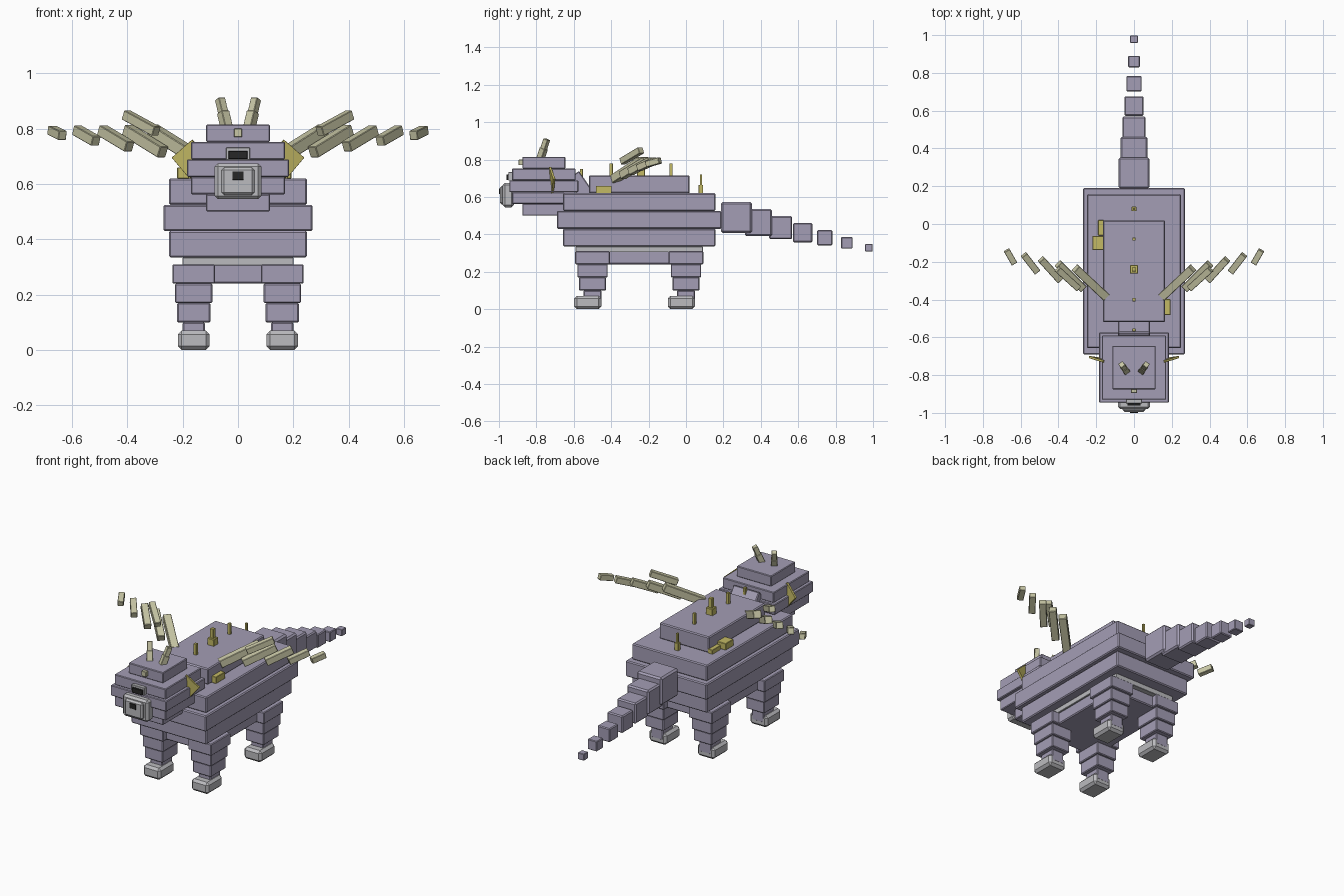
import bpy
import bmesh
from mathutils import Vector, Matrix, Euler

starting_cube = bpy.data.objects.get("Cube")
if starting_cube:
    bpy.data.objects.remove(starting_cube, do_unlink=True)


def make_material(name, red, green, blue):
    material = bpy.data.materials.new(name)
    material.diffuse_color = (red, green, blue, 1)
    material.use_nodes = True
    for node in material.node_tree.nodes:
        if node.type == 'BSDF_PRINCIPLED':
            node.inputs["Base Color"].default_value = material.diffuse_color
    return material


hide = make_material("purple grey hide", 0.37, 0.34, 0.46)
pale = make_material("pale grey", 0.5, 0.5, 0.52)
ivory = make_material("ivory bone", 0.58, 0.57, 0.38)
gold = make_material("dull gold", 0.55, 0.49, 0.13)
dark = make_material("near black", 0.02, 0.02, 0.02)


def block(name, material, centre, size, chamfer=0.06, rotation=None):
    """A box whose chamfer is a share of its shortest side."""
    bm = bmesh.new()
    bmesh.ops.create_cube(bm, size=1)
    bmesh.ops.scale(bm, vec=size, verts=bm.verts)
    bmesh.ops.bevel(bm, geom=bm.edges[:], offset=chamfer * min(size),
                    segments=1, affect='EDGES')
    if rotation:
        bm.transform(rotation.to_matrix().to_4x4())
    bm.transform(Matrix.Translation(centre))
    mesh = bpy.data.meshes.new(name)
    bm.to_mesh(mesh)
    bm.free()
    mesh.materials.append(material)
    part = bpy.data.objects.new(name, mesh)
    bpy.context.collection.objects.link(part)


def plank(name, material, centre, reach, thickness):
    """A square bar centred on a point and lying along the reach vector."""
    block(name, material, centre, (thickness, thickness, reach.length),
          rotation=reach.to_track_quat('Z', 'Y'))


def stack(layers, x, y, bottom, step, proportion):
    """Concentric slabs of equal thickness, listed from the bottom up."""
    for level, (name, width) in enumerate(layers.items()):
        centre = (x, y, bottom + step * (level + 0.5))
        block(name, hide, centre, (width, width * proportion, step))


# Body and head slabs
body_y, head_y = -0.25, -0.76
stack({"belly": 0.38, "body_lower": 0.5, "body_middle": 0.54,
       "body_upper": 0.5, "back_slab": 0.33},
      x=0, y=body_y, bottom=0.24, step=0.095, proportion=1.63)
block("belly_band", pale, (0, body_y, 0.32), (0.4, 0.68, 0.03))
stack({"chin": 0.23, "jaw": 0.34, "face": 0.37, "brow": 0.34, "crown": 0.23},
      x=0, y=head_y, bottom=0.5, step=0.063, proportion=1)
block("neck", hide, (0, -0.56, 0.65), (0.17, 0.08, 0.16),
      rotation=Euler((0.6, 0, 0)))

# Face details
block("snout", pale, (0, -0.95, 0.61), (0.17, 0.06, 0.13), chamfer=0.2)
block("snout_front", pale, (0, -0.97, 0.61), (0.12, 0.05, 0.1), chamfer=0.2)
block("mouth", dark, (0, -0.996, 0.63), (0.04, 0.008, 0.03))
block("eye_ridge", pale, (0, -0.935, 0.71), (0.085, 0.03, 0.045))
block("eyes", dark, (0, -0.945, 0.705), (0.07, 0.03, 0.03))
block("forehead_stud", ivory, (0, -0.88, 0.785), (0.03, 0.03, 0.03))

# Legs with pale feet
for side in (-1, 1):
    for place, leg_y in {"front": -0.5, "rear": 0}.items():
        stack({place + "_ankle": 0.08, place + "_shin": 0.12,
               place + "_knee": 0.135, place + "_thigh": 0.155},
              x=side * 0.16, y=leg_y, bottom=0.03, step=0.07, proportion=1.2)
        block(place + "_foot", pale, (side * 0.16, leg_y - 0.025, 0.035),
              (0.115, 0.145, 0.07), chamfer=0.2)

# Tail of evenly spaced, shrinking cubes
for link in range(7):
    width = 0.166 - 0.021 * link
    centre = Vector((0, 0.27, 0.49)) + link * Vector((0, 0.118, -0.027))
    block("tail_block", hide, centre, (width, width, width))

# Mirrored wings, horns and ears
for side in (-1, 1):
    mirror = Matrix.Diagonal((side, 1, 1))
    for feather in range(5):
        centre = Vector((0.23, -0.31, 0.745)) + feather * Vector((0.106, 0.034, 0.01))
        reach = Vector((0.16, 0.15, 0.1)) - feather * Vector((0.03, 0.02, 0.02))
        plank("wing_plank", ivory, mirror @ centre, mirror @ reach,
              0.045 - 0.003 * feather)
    plank("wing_upper_plank", ivory, mirror @ Vector((0.35, -0.29, 0.82)),
          mirror @ Vector((0.11, 0.1, 0.06)), 0.035)
    lean = mirror @ Vector((0.014, 0.02, 0.06))
    horn_root = mirror @ Vector((0.047, -0.77, 0.83))
    plank("horn_base", ivory, horn_root, lean, 0.034)
    plank("horn_tip", ivory, horn_root + lean * 0.8, lean, 0.028)
    block("ear_plate", gold, (side * 0.17, -0.72, 0.69), (0.1, 0.012, 0.1),
          rotation=Euler((0.1, side * 0.7, side * 0.3)))

# Evenly spaced spikes along the spine, two of them on thicker bases
back_top, rump_top = 0.71, 0.62
spikes = ((0.68, 0.016), (back_top, 0.018), (back_top, 0.022),
          (back_top, 0.016), (rump_top, 0.012))
for index, (foot, width) in enumerate(spikes):
    spike_y = -0.56 + 0.16 * index
    height = 0.1 if index in (2, 4) else 0.07
    block("spike", gold, (0, spike_y, foot + height / 2), (width, width, height))
    if height == 0.1:
        block("spike_base", gold, (0, spike_y, foot + 0.02),
              (width * 2, width * 2, 0.05))

# Flank lumps on the shoulder ledge
block("left_lump", gold, (0.175, -0.44, 0.64), (0.035, 0.085, 0.04))
block("right_lump", gold, (-0.19, -0.1, 0.64), (0.06, 0.075, 0.04))
block("right_small_lump", gold, (-0.175, -0.02, 0.63), (0.03, 0.08, 0.03))
